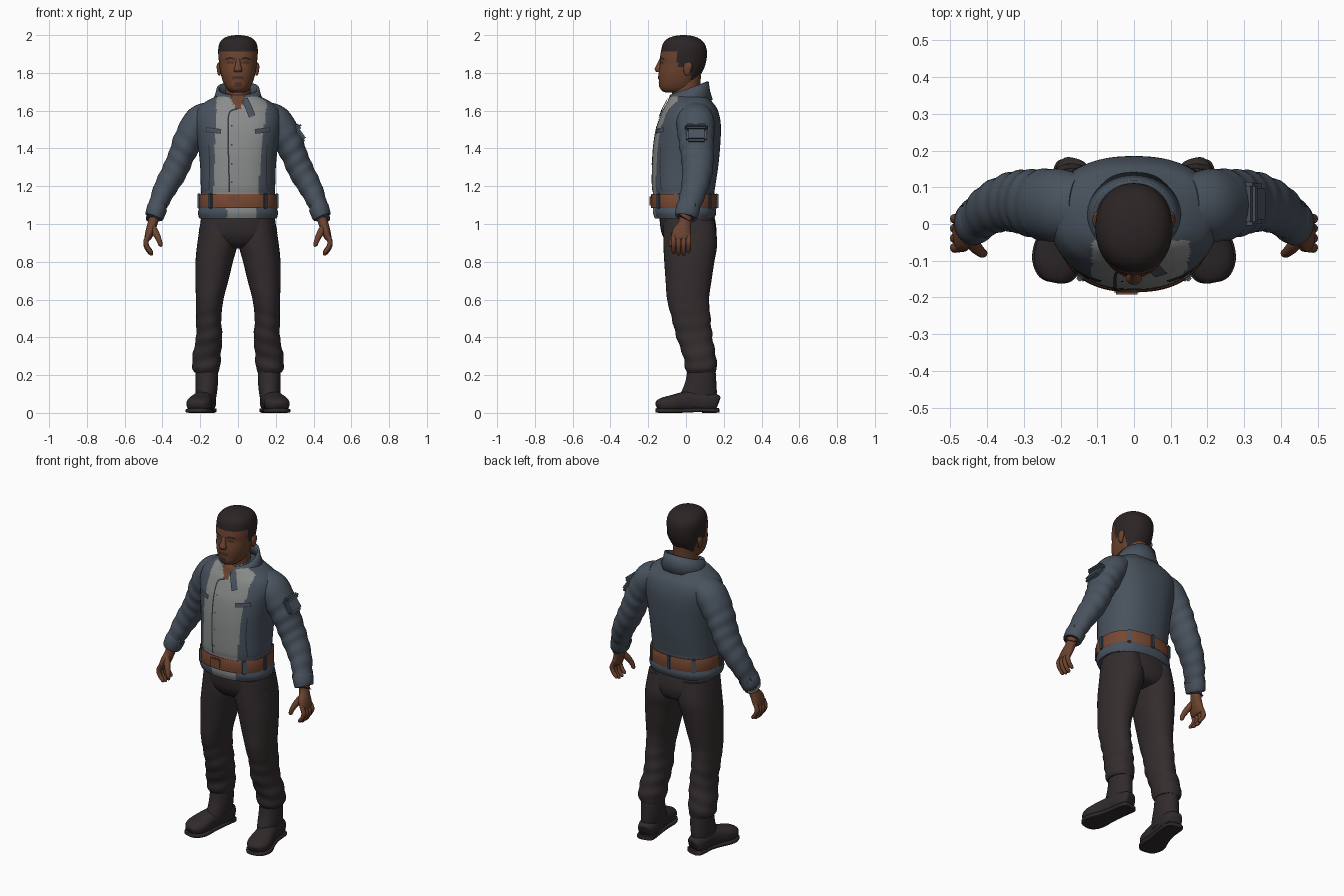
import bpy, bmesh, math
from mathutils import Vector, Matrix
from mathutils.bvhtree import BVHTree

if "Cube" in bpy.data.objects:
    bpy.data.objects.remove(bpy.data.objects["Cube"])


def material(name, r, g, b):
    m = bpy.data.materials.new(name)
    m.diffuse_color = (r, g, b, 1)
    m.use_nodes = True
    m.node_tree.nodes["Principled BSDF"].inputs["Base Color"].default_value = m.diffuse_color
    return m


JACKET = material("slate_blue_cloth", .066, .085, .112)
PANEL = material("light_grey_cloth", .25, .262, .255)
TROUSER = material("dark_brown_cloth", .034, .026, .027)
BOOT = material("dark_boot_leather", .030, .023, .024)
SKIN = material("brown_skin", .150, .056, .028)
SHADE = material("deep_brown_skin", .075, .030, .018)
HAIR = material("black_brown_hair", .025, .018, .018)
BELT = material("tan_leather", .185, .065, .032)
SEAM = material("dark_seam", .030, .036, .045)


def finish(name, bm, mats, mirror=False, angle=50):
    me = bpy.data.meshes.new(name)
    bmesh.ops.recalc_face_normals(bm, faces=bm.faces)
    bm.to_mesh(me)
    bm.free()
    for m in mats:
        me.materials.append(m)
    ob = bpy.data.objects.new(name, me)
    bpy.context.collection.objects.link(ob)
    bpy.ops.object.select_all(action='DESELECT')
    ob.select_set(True)
    bpy.context.view_layer.objects.active = ob
    bpy.ops.object.shade_smooth_by_angle(angle=math.radians(angle))
    if mirror:
        ob.modifiers.new("mirror", 'MIRROR').use_mirror_merge = False
    return ob


def spline(rows, n):
    """Smoothly resample rows of numbers."""
    out = []
    for i in range(len(rows) - 1):
        p = [rows[max(i - 1, 0)], rows[i], rows[i + 1], rows[min(i + 2, len(rows) - 1)]]
        for k in range(n):
            t = k / n
            out.append([.5 * (2 * b + (c - a) * t + (2 * a - 5 * b + 4 * c - d) * t * t
                              + (3 * b - a - 3 * c + d) * t ** 3) for a, b, c, d in zip(*p)])
    return out + [list(rows[-1])]


def loft(name, rows, mats, ref=None, seg=32, power=2.0, n=4, mirror=False, rule=None, fold=None):
    """Skin oval rings (x, y, z, ru, rv); level rings unless ref gives the rv direction."""
    rows = spline(rows, n)
    bm = bmesh.new()
    rings = []
    for i, (x, y, z, ru, rv) in enumerate(rows):
        u, v = Vector((1, 0, 0)), Vector((0, 1, 0))
        if ref:
            t = (Vector(rows[min(i + 1, len(rows) - 1)][:3]) - Vector(rows[max(i - 1, 0)][:3])).normalized()
            v = (Vector(ref) - t * t.dot(Vector(ref))).normalized()
            u = v.cross(t)
        ring = []
        for k in range(seg):
            a = 2 * math.pi * k / seg
            c, s = math.cos(a), math.sin(a)
            g = 1 + (fold(z, a) if fold else 0)
            ring.append(bm.verts.new(Vector((x, y, z))
                        + u * (g * ru * math.copysign(abs(c) ** (2 / power), c))
                        + v * (g * rv * math.copysign(abs(s) ** (2 / power), s))))
        rings.append(ring)
    for a, b in zip(rings, rings[1:]):
        for k in range(seg):
            bm.faces.new((a[k], a[(k + 1) % seg], b[(k + 1) % seg], b[k]))
    bm.faces.new(rings[0])
    bm.faces.new(rings[-1])
    if rule:
        for f in bm.faces:
            f.material_index = rule(f.calc_center_median())
    return finish(name, bm, mats, mirror)


def level(rows, x=0):
    """Rows of (z, half width, front y, back y[, x]) to ring rows."""
    return [(r[4] if len(r) > 4 else x, (r[2] + r[3]) / 2, r[0], r[1], (r[3] - r[2]) / 2) for r in rows]


def box(name, loc, size, mat, rot=None, mirror=False, bevel=.006):
    bm = bmesh.new()
    m = Matrix.Translation(loc) @ (rot or Matrix()) @ Matrix.Diagonal((*size, 1))
    bmesh.ops.create_cube(bm, size=1, matrix=m)
    bmesh.ops.bevel(bm, geom=bm.edges[:], offset=bevel, segments=2, affect='EDGES')
    return finish(name, bm, [mat], mirror)


def strip(name, target, pts, width, mat, lift=.003, mirror=False):
    """Thin ribbon laid on the front of a target along (x, z) points."""
    bm = bmesh.new()
    bm.from_mesh(target.data)
    tree = BVHTree.FromBMesh(bm)
    bm.clear()
    pts = [Vector(p) for p in spline(pts, 6)]
    pairs = []
    for i, p in enumerate(pts):
        d = (pts[min(i + 1, len(pts) - 1)] - pts[max(i - 1, 0)]).normalized()
        side = Vector((-d.y, d.x)) * width / 2
        pair = []
        for q in (p + side, p - side):
            hit = tree.ray_cast(Vector((q.x, -1, q.y)), Vector((0, 1, 0)))[0]
            pair.append(bm.verts.new((q.x, (hit.y if hit else -.1) - lift, q.y)))
        pairs.append(pair)
    for a, b in zip(pairs, pairs[1:]):
        bm.faces.new((a[0], a[1], b[1], b[0]))
    return finish(name, bm, [mat], mirror)


# Jacket body with grey front panel and open neck
def jacket_rule(c):
    if c.z > 1.61 and c.y < -.03 and abs(c.x) < .04 * (c.z - 1.60) / .06:
        return 2
    t = (c.z - 1.17) / .45
    lo, hi = (-.06, .095) if c.z < 1.09 else (-.13 + .015 * t, .105 + .045 * t)
    return 1 if c.y < -.045 and lo < c.x < hi else 0


body = loft("jacket_body", level([
    (1.03, .205, -.165, .15), (1.06, .212, -.175, .16), (1.1, .2, -.175, .155), (1.16, .195, -.175, .15),
    (1.2, .197, -.18, .155), (1.3, .2, -.18, .17), (1.4, .21, -.175, .18), (1.5, .225, -.16, .185),
    (1.56, .23, -.14, .18), (1.61, .215, -.12, .165), (1.645, .175, -.1, .14), (1.675, .12, -.085, .12),
    (1.69, .08, -.06, .09)]), [JACKET, PANEL, SKIN], seg=120, power=2.35, n=5, rule=jacket_rule)

# Standing collar, open at the front
bm = bmesh.new()
prev = None
for k in range(41):
    a = math.radians(-90 + 17 + 326 * k / 40)
    c, s = math.cos(a), math.sin(a)
    col = [bm.verts.new((rx * c, .015 + ry * s, z + dz * s)) for rx, ry, z, dz in
           ((.135, .12, 1.64, .015), (.115, .105, 1.68, .025), (.106, .098, 1.717, .037))]
    if prev:
        for j in (0, 1):
            bm.faces.new((prev[j], col[j], col[j + 1], prev[j + 1]))
    prev = col
collar = finish("collar", bm, [JACKET])
thick = collar.modifiers.new("thickness", 'SOLIDIFY')
thick.thickness, thick.offset = .014, 0

# Jacket details
strip("front_closure", body, [(0, 1.61), (-.045, 1.59), (-.052, 1.5), (-.05, 1.35), (-.045, 1.17)], .008, SEAM)
strip("collar_strap", body, [(.035, 1.66), (.055, 1.62), (.075, 1.57)], .036, JACKET, .009)
strip("chest_pocket", body, [(.09, 1.49), (.17, 1.5)], .026, SEAM, .003, True)
strip("chest_pocket_flap", body, [(.094, 1.49), (.166, 1.5)], .017, JACKET, .006, True)
strip("side_seam", body, [(.155, 1.42), (.15, 1.3), (.155, 1.18)], .005, SEAM, .003, True)
for i, z in enumerate((1.52, 1.42, 1.32, 1.22)):
    strip(f"snap_{i}", body, [(-.036, z), (-.028, z)], .008, SEAM)


# Belt, buckle and loops
def band(z, grow=0):
    return (z, .204 + grow, -.183 - grow, .16 + grow)


loft("belt", level([band(1.088), band(1.09, .003), band(1.155, .001), band(1.157, -.003)]),
     [BELT], seg=72, power=2.35, n=2)
box("buckle", (-.02, -.185, 1.122), (.07, .014, .06), BELT)
for i, deg in enumerate((-132, -48, -5, 50, 90, 130, 185)):
    a = math.radians(deg)
    c, s = math.cos(a), math.sin(a)
    p = 2 / 2.35
    loc = (.207 * math.copysign(abs(c) ** p, c), -.0115 + .1745 * math.copysign(abs(s) ** p, s), 1.122)
    box(f"belt_loop_{i}", loc, (.016, .026, .085), JACKET, Matrix.Rotation(a, 4, 'Z'))


# Sleeves with soft folds, cuffs and an arm pocket
def sleeve_fold(z, a):
    return .028 * math.sin(z * 95 + 1.6 * math.cos(a)) * (1 if z < 1.48 else .2)


loft("sleeve", [(.14, .05, 1.59, .065, .085), (.205, .05, 1.54, .084, .1), (.265, .055, 1.44, .078, .093),
                (.3, .06, 1.36, .069, .087), (.335, .06, 1.28, .068, .08), (.385, .045, 1.19, .061, .07),
                (.42, .02, 1.11, .051, .062), (.44, .003, 1.05, .045, .056)],
     [JACKET], ref=(0, 1, 0), seg=36, n=8, mirror=True, fold=sleeve_fold)
loft("cuff", [(.425, .014, 1.09, .05, .06), (.428, .011, 1.085, .054, .064), (.443, 0, 1.04, .05, .06),
              (.445, -.001, 1.035, .044, .054)], [JACKET], ref=(0, 1, 0), n=2, mirror=True)
tilt = Matrix.Rotation(-.61, 4, 'Y')
box("arm_pocket", (.323, .055, 1.478), (.034, .11, .1), JACKET, tilt, bevel=.012)
box("arm_pocket_flap", (.315, .055, 1.512), (.046, .118, .03), JACKET, tilt, bevel=.01)

# Hands
loft("palm", [(.442, 0, 1.05, .028, .034), (.453, -.008, 1.0, .026, .035), (.466, -.022, .96, .024, .05),
              (.477, -.026, .925, .018, .05), (.48, -.026, .915, .01, .042)],
     [SKIN], ref=(0, 1, 0), seg=20, mirror=True)
for i, y in enumerate((.014, -.012, -.039, -.065)):
    d = (.012, 0, 0, .008)[i]
    loft(f"finger_{i}", [(.474, y, .94, .012, .012), (.488, y, .9 + d / 2, .0135, .0135),
                         (.479, y, .866 + d, .012, .012), (.46, y, .842 + d, .01, .01),
                         (.453, y, .835 + d, .004, .004)], [SKIN], ref=(0, 1, 0), seg=12, mirror=True)
loft("thumb", [(.46, -.025, 1.0, .014, .016), (.437, -.056, .955, .018, .018), (.418, -.076, .915, .014, .014),
               (.41, -.08, .888, .011, .011), (.41, -.08, .88, .004, .004)],
     [SKIN], ref=(0, 1, 0), seg=14, mirror=True)


# Trousers
def leg_fold(z, a):
    return .03 * math.sin(z * 80 + 2 * math.cos(a + .6)) * max(0, min(1, (.62 - z) / .2))


loft("hips", level([(1.06, .19, -.14, .145), (1.0, .2, -.138, .158), (.94, .205, -.125, .16),
                    (.89, .15, -.09, .14), (.87, .07, -.04, .08)]), [TROUSER], seg=48, power=2.3)
loft("trouser_leg", level([
    (1.02, .09, -.12, .15, .105), (.9, .106, -.12, .165, .109), (.8, .099, -.115, .15, .126),
    (.7, .087, -.108, .135, .138), (.6, .073, -.1, .122, .15), (.5, .067, -.075, .13, .155),
    (.4, .069, -.05, .14, .153), (.3, .075, -.015, .158, .166), (.24, .073, -.004, .164, .168),
    (.215, .064, .006, .158, .167)]), [TROUSER], seg=36, n=7, power=2.15, mirror=True, fold=leg_fold)

# Boots: shaft, foot, sole and heel
loft("boot_shaft", level([(.25, .058, .01, .155, .166), (.17, .06, -.002, .16, .166), (.11, .057, -.025, .163, .168),
                          (.05, .05, -.05, .16, .172)]), [BOOT], seg=32, mirror=True)
loft("boot_foot", [(.163, .166, .052, .03, .035), (.165, .155, .055, .045, .046), (.17, .11, .06, .055, .053),
                   (.178, .05, .062, .054, .055), (.19, -.01, .059, .057, .052), (.203, -.07, .051, .066, .044),
                   (.211, -.115, .045, .062, .038), (.217, -.145, .039, .042, .029), (.219, -.154, .036, .02, .014)],
     [BOOT], ref=(0, 0, 1), seg=32, power=2.5, mirror=True)
loft("boot_sole", [(.163, .17, .013, .034, .012), (.166, .15, .013, .052, .012), (.176, .06, .015, .054, .011),
                   (.19, -.01, .013, .059, .012), (.203, -.07, .012, .071, .012), (.211, -.115, .012, .067, .012),
                   (.218, -.148, .013, .046, .012), (.22, -.158, .014, .02, .01)],
     [BOOT], ref=(0, 0, 1), seg=24, power=5, mirror=True)
box("boot_heel", (.167, .122, .018), (.1, .09, .036), BOOT, Matrix.Rotation(.15, 4, 'Z'), True, .012)

# Neck and head, with short hair assigned by hairline
loft("neck", level([(1.58, .08, -.09, .085), (1.66, .07, -.078, .08), (1.72, .066, -.07, .075),
                    (1.79, .066, -.06, .08)]), [SKIN], seg=36)


def hair_rule(c):
    line = 1.915 if c.y < -.045 else 1.835 if c.y < .025 else 1.765
    return 1 if c.z > line else 0


head = loft("head", level([
    (1.695, .03, -.105, .0), (1.705, .05, -.127, .03), (1.725, .066, -.14, .048), (1.755, .08, -.143, .06),
    (1.79, .09, -.145, .078), (1.82, .096, -.142, .094), (1.85, .1, -.137, .104), (1.88, .103, -.138, .11),
    (1.92, .105, -.131, .11), (1.955, .099, -.122, .098), (1.98, .08, -.1, .073), (1.994, .05, -.066, .04),
    (2.0, .012, -.025, 0)]), [SKIN, HAIR], seg=72, n=5, power=2.15, rule=hair_rule)
loft("nose", [(0, -.131, 1.875, .01, .008), (0, -.141, 1.845, .014, .013), (0, -.147, 1.82, .022, .019),
              (0, -.143, 1.805, .02, .014)], [SKIN], seg=16)
loft("ear", [(.097, .008, 1.785, .005, .008), (.1, .006, 1.8, .009, .016), (.102, .01, 1.835, .011, .024),
             (.1, .012, 1.855, .006, .014)], [SKIN], seg=16, mirror=True)
strip("eyebrow", head, [(.018, 1.873), (.04, 1.879), (.066, 1.871)], .01, HAIR, .002, True)
strip("eye", head, [(.024, 1.853), (.042, 1.855), (.058, 1.852)], .011, SHADE, .002, True)
strip("mouth", head, [(-.03, 1.773), (0, 1.776), (.03, 1.773)], .016, SHADE, .003)
strip("chin_beard", head, [(-.018, 1.738), (.018, 1.738)], .024, SHADE, .002)
